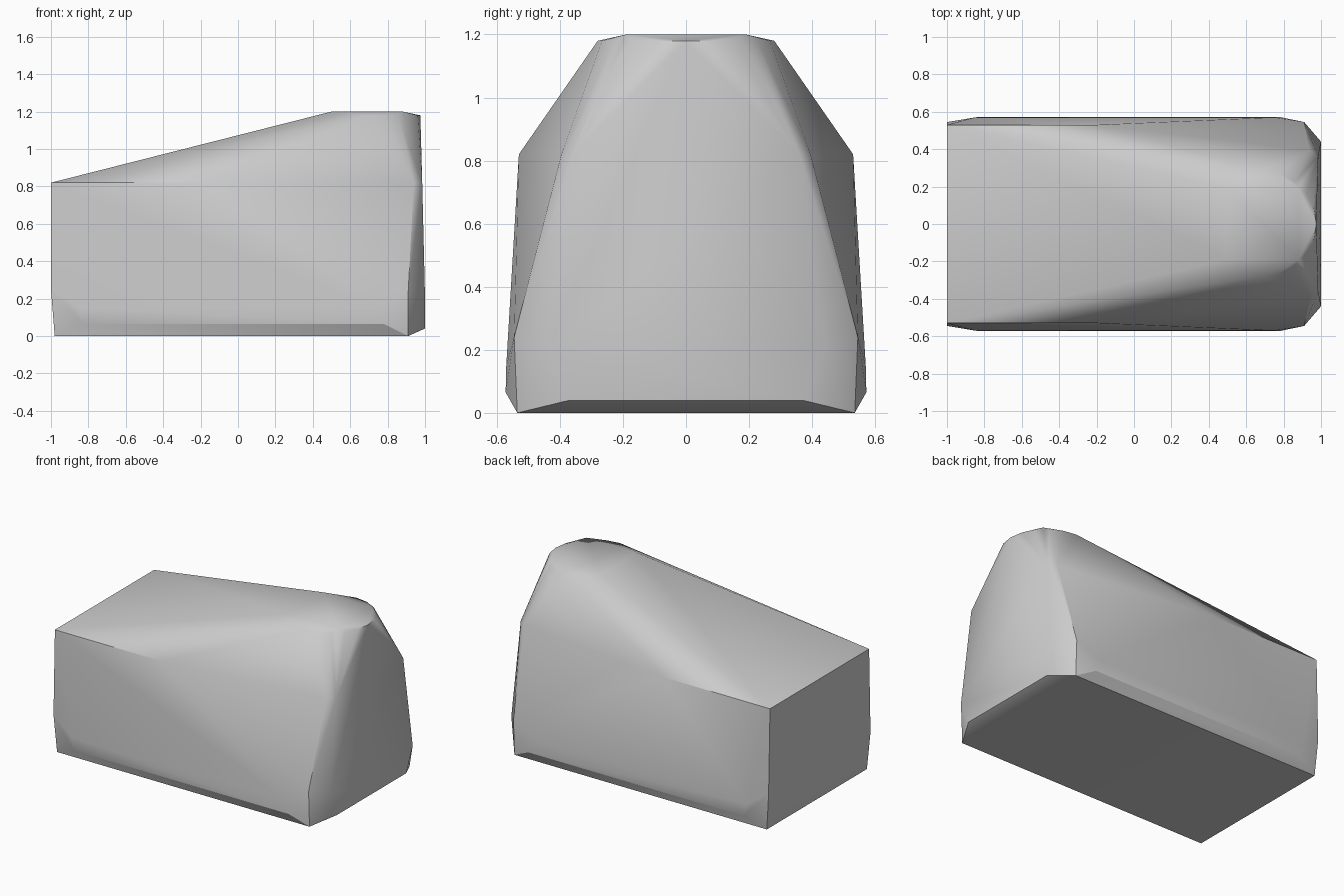
import bpy, bmesh
from math import sin, cos, pi, radians

cube = bpy.data.objects.get("Cube")
if cube:
    bpy.data.objects.remove(cube, do_unlink=True)

# Single plain grey surface
grey = bpy.data.materials.new("plain grey")
grey.use_nodes = True
colour = (0.6, 0.6, 0.6, 1)
grey.diffuse_color = colour
grey.node_tree.nodes["Principled BSDF"].inputs["Base Color"].default_value = colour

# Corner points of one half, mirrored across y
corners = [
    # low end
    (-1, 0.53, 0.82), (-1, 0.545, 0.25), (-0.98, 0.535, 0),
    # long side
    (-0.2, 0.53, 0.82), (-0.83, 0.572, 0.065), (0.78, 0.572, 0.065),
    (-0.85, 0.57, 0.15), (0.75, 0.57, 0.15),
    # tall end
    (0.91, 0.535, 0), (0.91, 0.545, 0.24), (1, 0.37, 0.04),
    (1, 0.44, 0.2), (0.94, 0.395, 0.82), (0.985, 0.36, 0.82),
    # flat top
    (0.5, 0.19, 1.2), (0.88, 0.19, 1.2),
]

# Rounded rim around the top
steps = 5
for i in range(steps + 1):
    a = pi / 2 * i / steps
    corners.append((0.69 + 0.285 * cos(a), 0.28 * sin(a), 1.18))

bm = bmesh.new()
for x, y, z in corners:
    for side in (1, -1):
        bm.verts.new((x, y * side, z))
bmesh.ops.remove_doubles(bm, verts=bm.verts, dist=0.0005)

# Wrap the corners in a closed shell
hull = bmesh.ops.convex_hull(bm, input=bm.verts, use_existing_faces=False)
loose = {g for g in hull["geom_interior"] + hull["geom_unused"]
         if isinstance(g, bmesh.types.BMVert)}
bmesh.ops.delete(bm, geom=list(loose), context="VERTS")
bmesh.ops.dissolve_limit(bm, angle_limit=radians(0.5), verts=bm.verts, edges=bm.edges)
bmesh.ops.recalc_face_normals(bm, faces=bm.faces)

mesh = bpy.data.meshes.new("wedge_block")
bm.to_mesh(mesh)
bm.free()
mesh.materials.append(grey)
block = bpy.data.objects.new("wedge_block", mesh)
bpy.context.collection.objects.link(block)

# Soft shading with crisp main edges
bpy.ops.object.select_all(action="DESELECT")
block.select_set(True)
bpy.context.view_layer.objects.active = block
bpy.ops.object.shade_smooth_by_angle(angle=radians(30))
